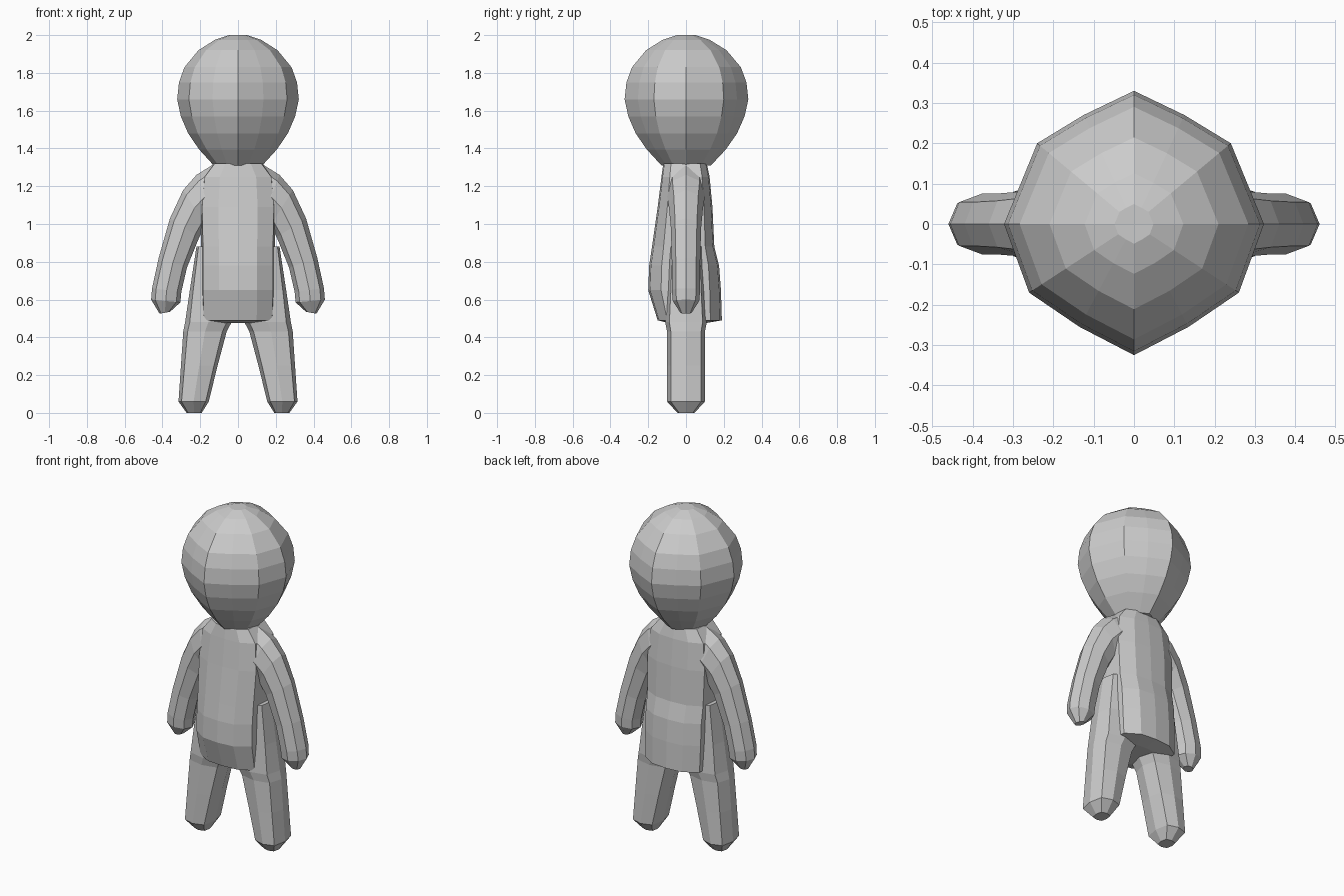
import bpy, bmesh
from mathutils import Vector

if "Cube" in bpy.data.objects:
    bpy.data.objects.remove(bpy.data.objects["Cube"])


def loft(name, rings):
    """Skin a list of equal-length point rings and cap both ends."""
    bm = bmesh.new()
    vs = [[bm.verts.new(p) for p in r] for r in rings]
    n = len(vs[0])
    for a, b in zip(vs, vs[1:]):
        for i in range(n):
            j = (i + 1) % n
            bm.faces.new((a[i], a[j], b[j], b[i]))
    bm.faces.new(vs[0][::-1])
    bm.faces.new(vs[-1])
    bmesh.ops.recalc_face_normals(bm, faces=bm.faces)
    me = bpy.data.meshes.new(name)
    bm.to_mesh(me)
    bm.free()
    ob = bpy.data.objects.new(name, me)
    bpy.context.collection.objects.link(ob)
    return ob


def symmetric(half):
    """Close a right-hand outline by mirroring its inner points."""
    return half + [(-x, y) for x, y in half[-2:0:-1]]


def octagon(k):
    return [(1, 0), (k, k), (0, 1), (-k, k), (-1, 0), (-k, -k), (0, -1), (k, -k)]


# Head: twelve-sided faceted ball
outline = symmetric([(0, -.325), (.135, -.255), (.26, -.17), (.322, 0),
                     (.24, .2), (.125, .27), (0, .33)])
profile = [(1.31, .40), (1.395, .64), (1.48, .82), (1.57, .94), (1.66, 1),
           (1.75, .97), (1.83, .88), (1.92, .65), (1.975, .38), (2.0, .15)]
loft("head", [[(x * s, y * s, z) for x, y in outline] for z, s in profile])

# Torso: (height, half width, front, back)
torso = [(1.32, .13, -.12, .11), (1.25, .185, -.13, .125), (1.09, .20, -.15, .14),
         (.88, .195, -.18, .15), (.78, .195, -.195, .175), (.65, .195, -.20, .185),
         (.49, .19, -.15, .19), (.475, .12, -.09, .10)]
rings = []
for z, w, f, b in torso:
    half = [(0, f), (.52 * w, .95 * f), (.95 * w, .66 * f), (w, 0),
            (.95 * w, .68 * b), (.52 * w, .95 * b), (0, b)]
    rings.append([(x, y, z) for x, y in symmetric(half)])
loft("torso", rings)

# Arm: (outer x, outer z, inner x, inner z, half depth)
arm = [(.12, 1.322, .09, 1.10, .10), (.22, 1.26, .13, 1.03, .10),
       (.29, 1.18, .17, .99, .09), (.36, 1.03, .205, .93, .08),
       (.42, .82, .27, .77, .075), (.455, .66, .30, .64, .075),
       (.46, .60, .305, .585, .07), (.415, .525, .36, .535, .03)]
# Leg: (centre x, height, half width, half depth)
leg = [(.165, .88, .055, .09), (.165, .65, .09, .10), (.157, .48, .123, .11),
       (.175, .43, .115, .10), (.205, .25, .097, .10), (.235, .06, .08, .10),
       (.232, 0, .04, .045)]

for side, label in ((1, "right"), (-1, "left")):
    rings = []
    for ox, oz, ix, iz, d in arm:
        o, i = Vector((ox, 0, oz)), Vector((ix, 0, iz))
        c, r = (o + i) / 2, (o - i) / 2
        pts = [c + r * u + Vector((0, d * v, 0)) for u, v in octagon(.72)]
        rings.append([(p.x * side, p.y, p.z) for p in pts])
    loft(label + "_arm", rings)
    loft(label + "_leg", [[((x + w * u) * side, d * v, z) for u, v in octagon(.8)]
                          for x, z, w, d in leg])
